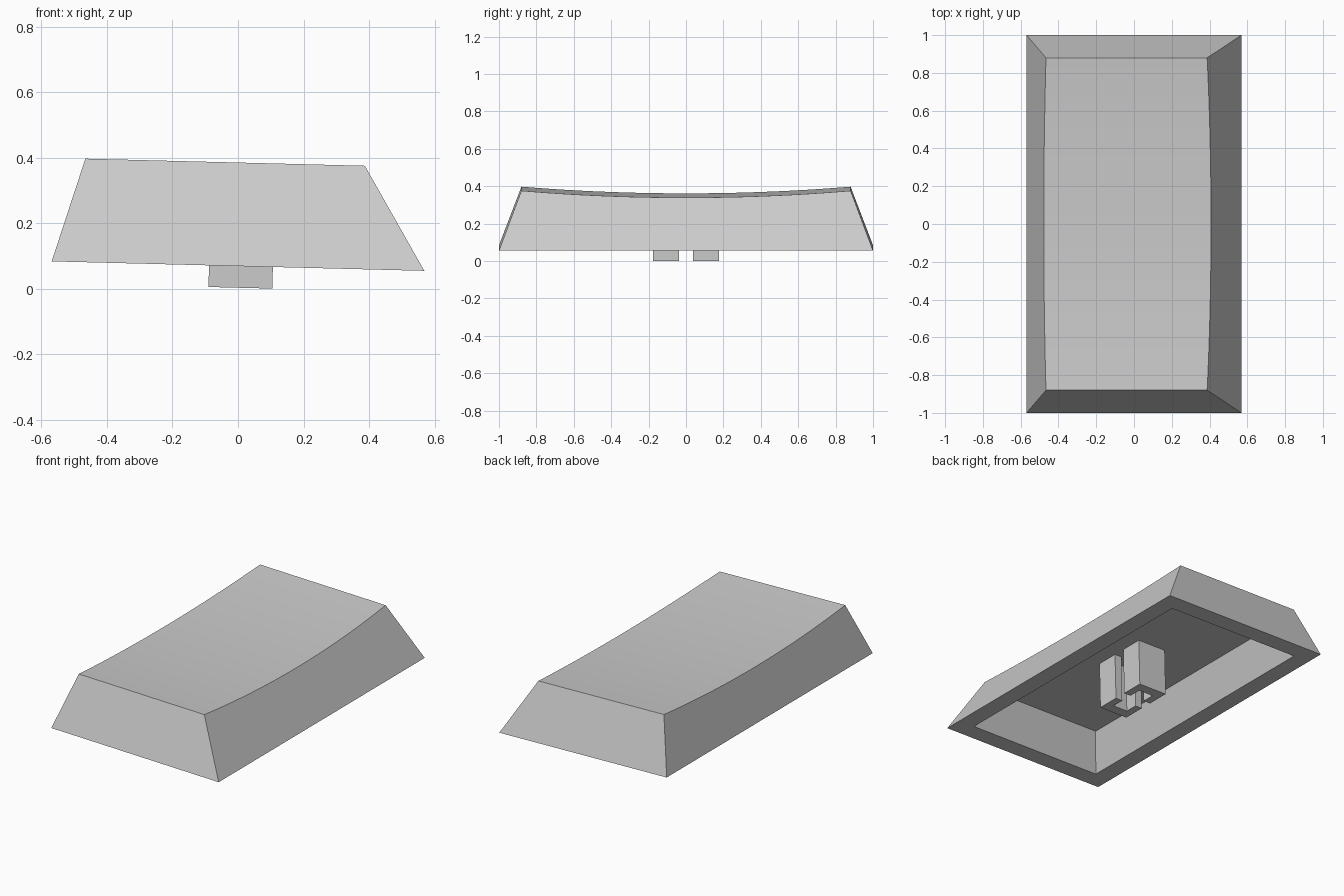
import bpy, bmesh, math

cube = bpy.data.objects.get("Cube")
if cube:
    bpy.data.objects.remove(cube, do_unlink=True)

TILT, LIFT = 0.0254, 0.0695            # slight lean toward +x
HALF_X, HALF_Y, WALL = 0.569, 1.0, 0.11
HEIGHT, SAG, TOP_Y = 0.316, 0.036, 0.88
SLOPE_L, SLOPE_R, SLOPE_Y = 0.30, 0.60, 0.38   # inward lean of the sides
CAVITY, STEM_LOW = 0.223, -0.066

grey = bpy.data.materials.new("light_grey_plastic")
grey.use_nodes = True
colour = (0.6, 0.6, 0.6, 1)
grey.diffuse_color = colour
grey.node_tree.nodes["Principled BSDF"].inputs["Base Color"].default_value = colour


def finish(name, bm):
    bmesh.ops.recalc_face_normals(bm, faces=bm.faces)
    mesh = bpy.data.meshes.new(name)
    bm.to_mesh(mesh)
    bm.free()
    mesh.materials.append(grey)
    obj = bpy.data.objects.new(name, mesh)
    bpy.context.collection.objects.link(obj)
    obj.location.z = LIFT
    obj.rotation_euler.y = TILT
    return obj


def ring(bm, inset, z):
    """Rectangle on the leaning side walls at height z."""
    x0, x1 = -HALF_X + inset + z * SLOPE_L, HALF_X - inset - z * SLOPE_R
    y = HALF_Y - inset - z * SLOPE_Y
    return [bm.verts.new((a, b, z)) for a, b in ((x0, -y), (x1, -y), (x1, y), (x0, y))]


# Cap shell: dished top, planar sides, flat rim and hollow underside
bm = bmesh.new()
outer, inner, ceiling = ring(bm, 0, 0), ring(bm, WALL, 0), ring(bm, WALL, CAVITY)
radius = (TOP_Y ** 2 + SAG ** 2) / (2 * SAG)
left, right = [], []
steps = 32
for i in range(steps + 1):
    y = TOP_Y * (2 * i / steps - 1)
    z = HEIGHT - SAG + radius - math.sqrt(radius ** 2 - y ** 2)
    left.append(bm.verts.new((-HALF_X + z * SLOPE_L, y, z)))
    right.append(bm.verts.new((HALF_X - z * SLOPE_R, y, z)))
for i in range(steps):
    bm.faces.new((left[i], right[i], right[i + 1], left[i + 1]))
bm.faces.new([outer[0], outer[3]] + left[::-1])
bm.faces.new([outer[2], outer[1]] + right)
bm.faces.new((outer[0], outer[1], right[0], left[0]))
bm.faces.new((outer[2], outer[3], left[-1], right[-1]))
for a, b in ((outer, inner), (inner, ceiling)):
    for i in range(4):
        j = (i + 1) % 4
        bm.faces.new((a[i], a[j], b[j], b[i]))
bm.faces.new(ceiling)
cap = finish("cap_shell", bm)
bpy.ops.object.select_all(action="DESELECT")
cap.select_set(True)
bpy.context.view_layer.objects.active = cap
bpy.ops.object.shade_smooth_by_angle(angle=math.radians(20))

# Mounting prongs: two U-shaped posts whose slots face each other
CENTRE, HALF, SLOT = 0.009, 0.0975, 0.05
NEAR, SLOT_END, FAR = 0.037, 0.115, 0.177
for name, side in (("front_prong", -1), ("back_prong", 1)):
    bm = bmesh.new()
    outline = [(-HALF, NEAR), (-SLOT, NEAR), (-SLOT, SLOT_END), (SLOT, SLOT_END),
               (SLOT, NEAR), (HALF, NEAR), (HALF, FAR), (-HALF, FAR)]
    base = bm.faces.new([bm.verts.new((CENTRE + x, side * y, STEM_LOW)) for x, y in outline])
    grown = bmesh.ops.extrude_face_region(bm, geom=[base])["geom"]
    tops = [v for v in grown if isinstance(v, bmesh.types.BMVert)]
    bmesh.ops.translate(bm, verts=tops, vec=(0, 0, CAVITY + 0.01 - STEM_LOW))
    if base.is_valid and len(bm.faces) < len(outline) + 2:
        bm.faces.new([v for v in base.verts])
    finish(name, bm)
